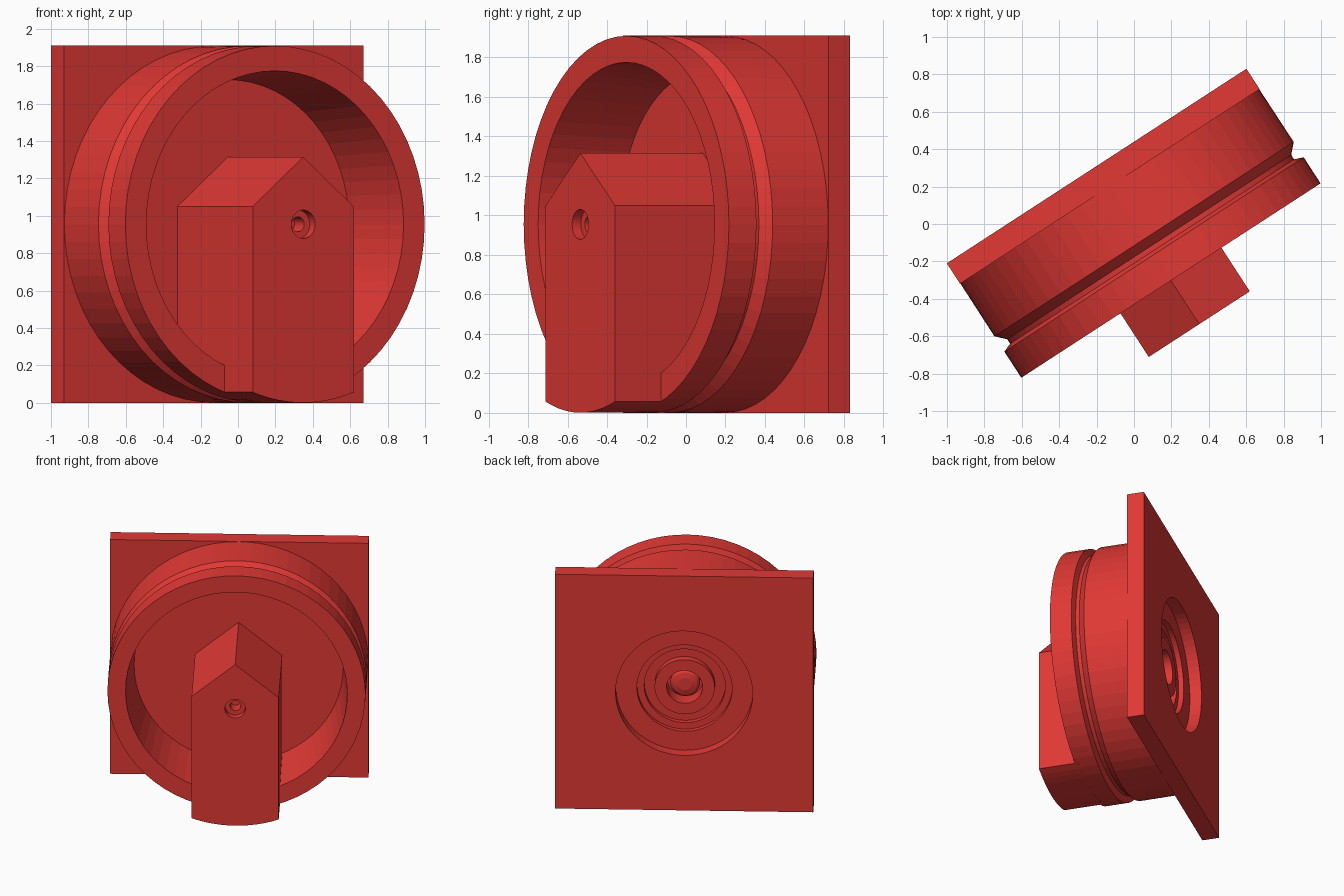
import bpy, bmesh, math

if "Cube" in bpy.data.objects:
    bpy.data.objects.remove(bpy.data.objects["Cube"])

SIDES = 64
HALF = 0.955                      # half of the plate size
LOC, TURN = (-0.2, 0.31, HALF), math.radians(33)

red = bpy.data.materials.new("red")
red.diffuse_color = (0.75, 0.04, 0.035, 1)
red.use_nodes = True
red.node_tree.nodes["Principled BSDF"].inputs["Base Color"].default_value = red.diffuse_color


def circle(r, n):
    return [(r * math.cos(a), -n, r * math.sin(a))
            for a in (2 * math.pi * i / SIDES for i in range(SIDES))]


def square(n):
    pts = []
    for x, y, z in circle(1, n):
        s = HALF / max(abs(x), abs(z))
        pts.append((x * s, y, z * s))
    return pts


def loft(name, rings):
    """Skin equal-sized rings in order and cap both ends."""
    bm = bmesh.new()
    loops = [[bm.verts.new(p) for p in ring] for ring in rings]
    count = len(loops[0])
    for a, b in zip(loops, loops[1:]):
        for i in range(count):
            j = (i + 1) % count
            bm.faces.new((a[i], a[j], b[j], b[i]))
    bm.faces.new(loops[0])
    bm.faces.new(loops[-1])
    bmesh.ops.recalc_face_normals(bm, faces=bm.faces)
    mesh = bpy.data.meshes.new(name)
    bm.to_mesh(mesh)
    bm.free()
    ob = bpy.data.objects.new(name, mesh)
    bpy.context.collection.objects.link(ob)
    ob.location, ob.rotation_euler.z = LOC, TURN
    mesh.materials.append(red)
    return ob


# Housing: stepped back recess, square plate, grooved drum, tapered front dish
back = [(.05, .16), (.09, .17), (.11, .19), (.11, .24), (.133, .24),
        (.133, .11), (.222, .11), (.222, .17), (.30, .17), (.30, .13),
        (.352, .13), (.352, .09), (.507, .09), (.507, 0)]
front = [(.953, .13), (.954, .466), (.905, .517), (.905, .545),
         (.954, .564), (.954, .73), (.82, .73), (.773, .268)]
loft("housing", [circle(*p) for p in back] + [square(0), square(.13)]
     + [circle(*p) for p in front])


# Pointer knob: peaked bar whose lower end follows the drum rim
def pointer(r, n, w=.322, steps=12):
    pts = [(w, -n, .095), (0, -n, .36), (-w, -n, .095)]
    for i in range(steps + 1):
        x = -w + 2 * w * i / steps
        pts.append((x, -n, -math.sqrt(r * r - x * x)))
    return pts


knob = loft("pointer_knob", [pointer(.85, .25), pointer(.85, .70),
                             pointer(.954, .70), pointer(.954, 1.008)])

# Stepped screw hole in the knob face
cutter = loft("screw_hole_cutter", [circle(.04, .86), circle(.04, .955),
                                    circle(.076, .955), circle(.076, 1.1)])
cutter.hide_render = True
cut = knob.modifiers.new("screw_hole", 'BOOLEAN')
cut.operation, cut.solver, cut.object = 'DIFFERENCE', 'EXACT', cutter
bpy.context.view_layer.objects.active = knob
bpy.ops.object.modifier_apply(modifier=cut.name)
bpy.data.objects.remove(cutter)
